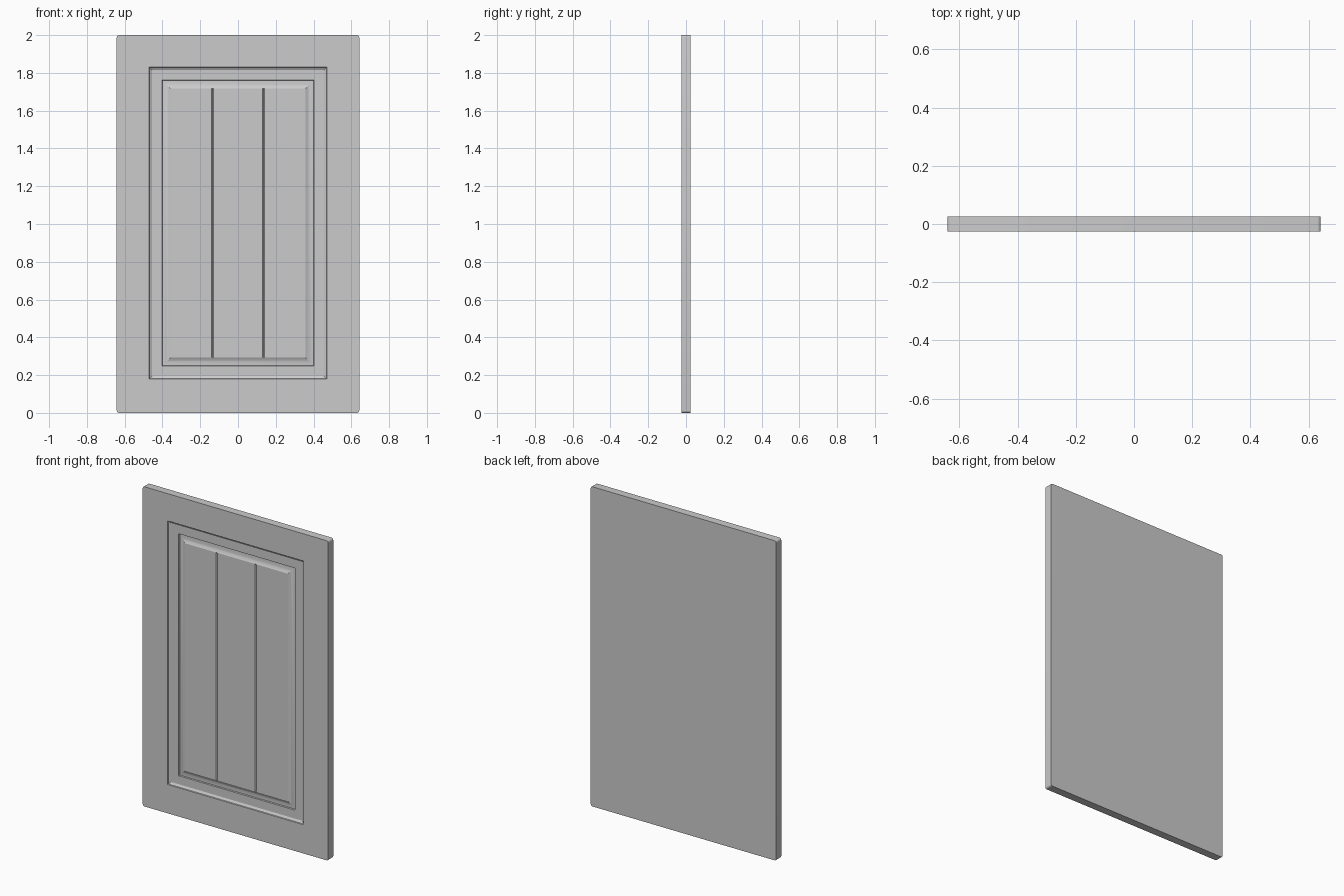
import bpy, bmesh, math

if "Cube" in bpy.data.objects:
    bpy.data.objects.remove(bpy.data.objects["Cube"])

W, H, T = 0.642, 2.0, 0.025      # half width, height, half thickness
CZ = 1.005                       # centre height of the framed opening
OW, OH = 0.47, 0.825             # half size of the opening


def finish(name, bm, angle=25):
    me = bpy.data.meshes.new(name)
    bm.to_mesh(me)
    bm.free()
    ob = bpy.data.objects.new(name, me)
    bpy.context.collection.objects.link(ob)
    bpy.context.view_layer.objects.active = ob
    ob.select_set(True)
    bpy.ops.object.shade_smooth_by_angle(angle=math.radians(angle))
    ob.select_set(False)
    return ob


def rect_ring(bm, inset, y):
    a, b = OW - inset, OH - inset
    return [bm.verts.new((sx * a, y, CZ + sz * b))
            for sx, sz in ((-1, -1), (1, -1), (1, 1), (-1, 1))]


def bridge(bm, outer, inner):
    n = len(outer)
    for k in range(n):
        j = (k + 1) % n
        bm.faces.new((outer[k], outer[j], inner[j], inner[k]))


def rounded_ring(bm, y, r=0.012, seg=4):
    corners = ((-1, -1), (1, -1), (1, 1), (-1, 1))
    ring = []
    for k, (sx, sz) in enumerate(corners):
        cx, cz = sx * (W - r), H / 2 + sz * (H / 2 - r)
        for i in range(seg + 1):
            a = math.pi + math.pi / 2 * (k + i / seg)
            ring.append(bm.verts.new((cx + r * math.cos(a), y, cz + r * math.sin(a))))
    return ring


# Slab with rounded corners, moulded opening and coved panel border
bm = bmesh.new()
SEG = 4
back, front = rounded_ring(bm, T, seg=SEG), rounded_ring(bm, -T, seg=SEG)
bm.faces.new(back[::-1])
bridge(bm, back, front)

FIELD_Y, FIELD_IN = -0.017, 0.113
profile = [(0, -T), (0.002, -0.020), (0.015, -0.012), (0.068, -0.012), (0.070, -0.004)]
for i in range(1, 7):            # concave cove rising to the panel field
    t = i / 6
    profile.append((0.070 + (FIELD_IN - 0.070) * t, -0.004 + (FIELD_Y + 0.004) * t ** 2))
rings = [rect_ring(bm, d, y) for d, y in profile]

n = SEG + 1
for k in range(4):
    pts = front[k * n:(k + 1) * n]
    for a, b in zip(pts, pts[1:]):
        bm.faces.new((a, b, rings[0][k]))
    j = (k + 1) % 4
    bm.faces.new((pts[-1], front[j * n], rings[0][j], rings[0][k]))
for a, b in zip(rings, rings[1:]):
    bridge(bm, a, b)
finish("door_frame", bm)

# Raised panel field with two vertical V grooves
bm = bmesh.new()
fx, fh = OW - FIELD_IN, OH - FIELD_IN
G, HALF, DEPTH = 0.135, 0.006, 0.006
cols = [(-fx, 0)]
for g in (-G, G):
    cols += [(g - HALF, 0), (g, DEPTH), (g + HALF, 0)]
cols.append((fx, 0))
pairs = []
for x, d in cols:
    h = fh - d                   # groove bottoms stop slightly short
    pairs.append([bm.verts.new((x, FIELD_Y + d, CZ + s * h)) for s in (-1, 1)])
for (a0, a1), (b0, b1) in zip(pairs, pairs[1:]):
    bm.faces.new((a0, b0, b1, a1))
for i in (2, 5):                 # groove end caps
    bm.faces.new((pairs[i - 1][0], pairs[i + 1][0], pairs[i][0]))
    bm.faces.new((pairs[i + 1][1], pairs[i - 1][1], pairs[i][1]))
finish("panel_field", bm)
